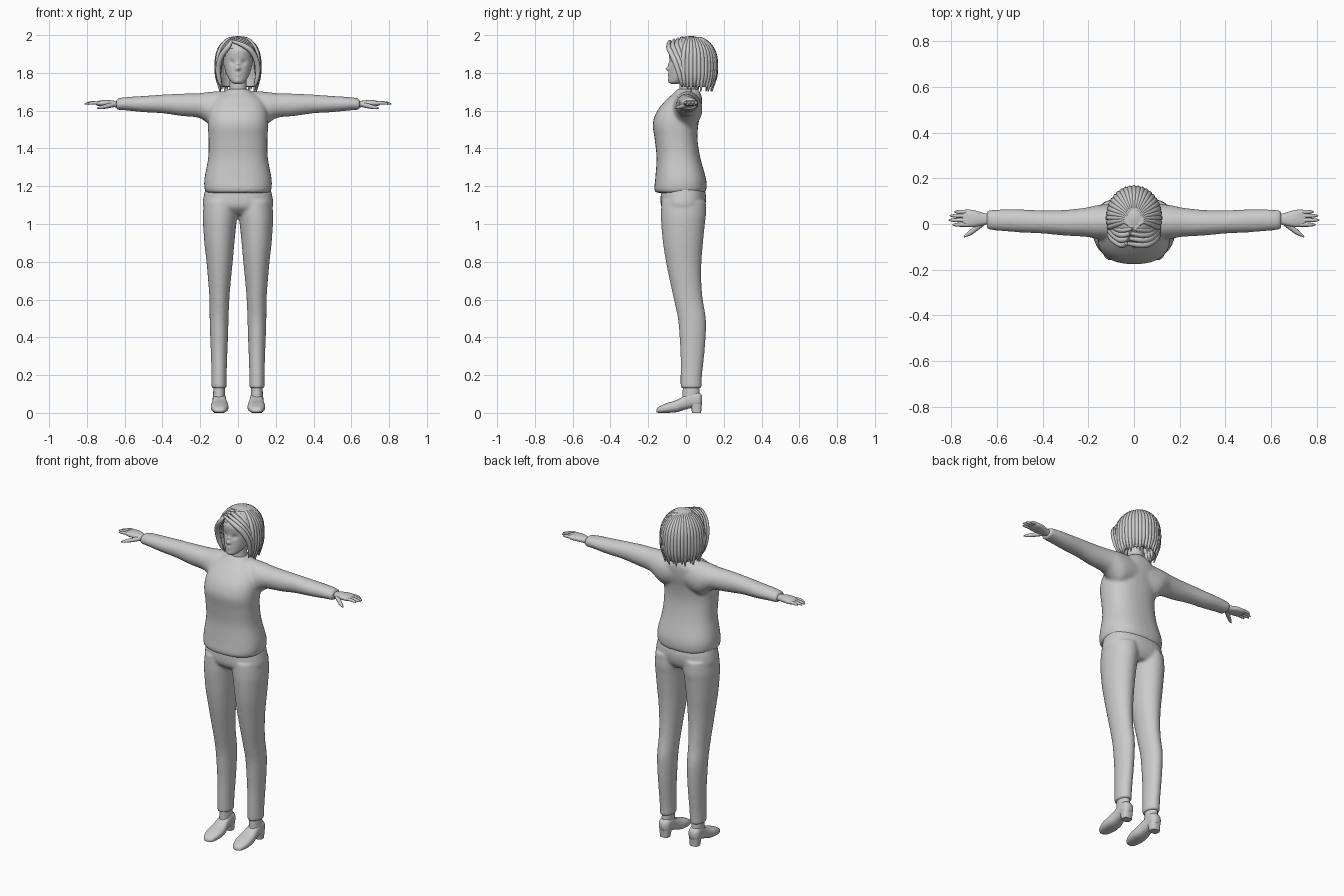
import bpy, bmesh, math
from mathutils import Vector

cube = bpy.data.objects.get("Cube")
if cube:
    bpy.data.objects.remove(cube, do_unlink=True)

grey = bpy.data.materials.new("light_grey")
grey.use_nodes = True
grey.diffuse_color = (0.6, 0.6, 0.6, 1)
grey.node_tree.nodes["Principled BSDF"].inputs["Base Color"].default_value = (0.6, 0.6, 0.6, 1)


def smooth_keys(keys, steps):
    """Catmull-Rom interpolation between the key sections."""
    rows, last = [], len(keys) - 1
    for i in range(last):
        a, b, c, d = (keys[max(i - 1, 0)], keys[i], keys[i + 1], keys[min(i + 2, last)])
        for s in range(steps):
            t = s / steps
            rows.append([q + 0.5 * t * (r - p + t * (2 * p - 5 * q + 4 * r - w + t * (3 * (q - r) + w - p)))
                         for p, q, r, w in zip(a, b, c, d)])
    return rows + [list(keys[-1])]


def loft(bm, axis, keys, n=32, power=2.0, steps=5, sides=(1,)):
    """Rounded sections (position, low a, high a, low b, high b) along an axis."""
    for side in sides:
        rings = []
        for t, a0, a1, b0, b1 in smooth_keys(keys, steps):
            ring = []
            for k in range(n):
                u = 2 * math.pi * k / n
                c, s = math.cos(u), math.sin(u)
                a = (a0 + a1) / 2 + (a1 - a0) / 2 * math.copysign(abs(c) ** (2 / power), c)
                b = (b0 + b1) / 2 + (b1 - b0) / 2 * math.copysign(abs(s) ** (2 / power), s)
                x, y, z = {"x": (t, a, b), "y": (a, t, b), "z": (a, b, t)}[axis]
                ring.append(bm.verts.new((x * side, y, z)))
            rings.append(ring)
        for r0, r1 in zip(rings, rings[1:]):
            for k in range(n):
                bm.faces.new((r0[k], r0[(k + 1) % n], r1[(k + 1) % n], r1[k]))
        bm.faces.new(rings[0])
        bm.faces.new(rings[-1])


def even(rows):
    """Expand (position, half width, low, high) into symmetric sections."""
    return [(z, -w, w, lo, hi) for z, w, lo, hi in rows]


def finish(name, bm, voxel=None, angle=50):
    bmesh.ops.recalc_face_normals(bm, faces=bm.faces)
    mesh = bpy.data.meshes.new(name)
    bm.to_mesh(mesh)
    bm.free()
    mesh.materials.append(grey)
    ob = bpy.data.objects.new(name, mesh)
    bpy.context.collection.objects.link(ob)
    bpy.ops.object.select_all(action="DESELECT")
    ob.select_set(True)
    bpy.context.view_layer.objects.active = ob
    bpy.ops.object.shade_smooth_by_angle(angle=math.radians(angle))
    if voxel:  # fuse overlapping parts into one soft skin
        rm = ob.modifiers.new("fuse", "REMESH")
        rm.mode, rm.voxel_size, rm.use_smooth_shade = "VOXEL", voxel, True
        sm = ob.modifiers.new("soften", "SMOOTH")
        sm.factor, sm.iterations = 0.5, 5
    return ob


def tubes(name, strands):
    """Tapered round strands; each is a list of (point, radius)."""
    cu = bpy.data.curves.new(name, "CURVE")
    cu.dimensions, cu.bevel_depth, cu.bevel_resolution = "3D", 1.0, 2
    cu.use_fill_caps = True
    for strand in strands:
        sp = cu.splines.new("NURBS")
        sp.points.add(len(strand) - 1)
        for pt, (co, r) in zip(sp.points, strand):
            pt.co, pt.radius = (*co, 1), r
        sp.order_u, sp.use_endpoint_u, sp.resolution_u = 3, True, 5
        sp.use_smooth = True
    cu.materials.append(grey)
    ob = bpy.data.objects.new(name, cu)
    bpy.context.collection.objects.link(ob)
    return ob


BOTH = (1, -1)

# Sweater: torso and both sleeves fused
bm = bmesh.new()
loft(bm, "z", even([
    (1.165, .166, -.158, .1), (1.185, .177, -.168, .108), (1.24, .178, -.163, .106),
    (1.35, .158, -.156, .076), (1.45, .156, -.166, .061), (1.53, .16, -.176, .066),
    (1.6, .155, -.152, .08), (1.66, .13, -.102, .085), (1.69, .09, -.068, .078),
    (1.715, .05, -.045, .065)]), power=2.4)
loft(bm, "x", [
    (.03, -.06, .08, 1.53, 1.704), (.12, -.07, .086, 1.51, 1.702), (.17, -.064, .081, 1.54, 1.697),
    (.21, -.056, .072, 1.563, 1.692), (.3, -.051, .062, 1.572, 1.69), (.4, -.042, .06, 1.586, 1.685),
    (.5, -.037, .064, 1.592, 1.678), (.6, -.029, .063, 1.602, 1.671), (.645, -.024, .06, 1.604, 1.663)],
    sides=BOTH)
finish("sweater", bm, voxel=.009)

# Trousers: hips and both legs fused
bm = bmesh.new()
loft(bm, "z", even([(1.05, .13, -.09, .075), (1.09, .184, -.13, .1), (1.15, .181, -.134, .106),
                    (1.21, .165, -.125, .09)]), power=2.3)
loft(bm, "z", [
    (1.12, .0, .18, -.13, .105), (1.05, .002, .186, -.133, .106), (1.0, .009, .185, -.131, .1),
    (.9, .019, .178, -.122, .09), (.8, .028, .167, -.106, .082), (.7, .038, .158, -.086, .081),
    (.6, .046, .151, -.064, .089), (.5, .05, .15, -.043, .105), (.4, .053, .147, -.034, .104),
    (.3, .057, .143, -.029, .096), (.2, .06, .141, -.029, .085), (.13, .06, .141, -.029, .082)],
    sides=BOTH)
finish("trousers", bm, voxel=.008)

# Ankles
bm = bmesh.new()
loft(bm, "z", [(.07, .068, .132, -.02, .075), (.16, .07, .13, -.015, .068)], sides=BOTH)
finish("ankles", bm)

# Shoes with block heels
bm = bmesh.new()
loft(bm, "y", [
    (-.157, .083, .113, .004, .018), (-.143, .066, .129, 0, .033), (-.1, .052, .143, 0, .052),
    (-.05, .052, .142, .004, .068), (-.01, .06, .136, .016, .09), (.03, .064, .134, .026, .112),
    (.068, .066, .133, .03, .108), (.086, .082, .118, .045, .09)], power=2.5, sides=BOTH)
loft(bm, "z", [(0, .073, .127, .033, .08), (.05, .068, .131, .02, .084)], power=3, sides=BOTH)
finish("shoes", bm)

# Palms
bm = bmesh.new()
loft(bm, "x", [(.6, 0, .042, 1.615, 1.652), (.65, -.003, .046, 1.618, 1.652),
               (.7, -.013, .06, 1.622, 1.657), (.735, -.012, .063, 1.625, 1.652),
               (.752, -.008, .058, 1.63, 1.648)], power=2.4, sides=BOTH)
finish("palms", bm)

# Fingers and thumbs
digits = []
for side in BOTH:
    for y, tip in ((-.003, .796), (.017, .812), (.036, .807), (.053, .788)):
        digits.append([((side * .72, y, 1.64), .0095), ((side * .76, y, 1.643), .0095),
                       ((side * (tip - .012), y, 1.638), .008), ((side * tip, y, 1.636), .002)])
    digits.append([((side * .66, .008, 1.632), .014), ((side * .7, -.026, 1.622), .012),
                   ((side * .73, -.047, 1.616), .009), ((side * .745, -.056, 1.613), .003)])
tubes("fingers", digits)

# Neck
bm = bmesh.new()
loft(bm, "z", even([(1.64, .055, -.04, .07), (1.71, .045, -.034, .056), (1.82, .045, -.034, .06)]))
finish("neck", bm)

# Head, with eye sockets, nose, lips and chin pushed in or out
bm = bmesh.new()
loft(bm, "z", even([
    (1.742, .018, -.078, -.04), (1.752, .036, -.09, -.01), (1.785, .058, -.09, .05),
    (1.83, .073, -.088, .095), (1.87, .079, -.088, .11), (1.92, .076, -.09, .11),
    (1.96, .05, -.06, .085), (1.975, .02, -.02, .04)]), n=80, steps=9)
features = ((-.031, 1.856, .014, .009), (.031, 1.856, .014, .009), (0, 1.822, .011, -.02),
            (0, 1.845, .009, -.008), (0, 1.79, .014, -.006), (0, 1.76, .014, -.004))
for v in bm.verts:
    if v.co.y < -.02:
        v.co.y += sum(d * math.exp(-((v.co.x - x) ** 2 + (v.co.z - z) ** 2) / (r * r))
                      for x, z, r, d in features)
finish("head", bm)

# Hair shell, cut open around the face
profile = [(1.725, .86), (1.76, .95), (1.8, .99), (1.85, 1), (1.9, .95), (1.94, .81), (1.97, .58),
           (1.988, .32), (1.995, .06)]
MID, WIDE, DEEP = .027, .112, .13
bm = bmesh.new()
loft(bm, "z", [(z, -WIDE * f, WIDE * f, MID - DEEP * f, MID + DEEP * f) for z, f in profile],
     n=64, steps=4)
opening = [f for f in bm.faces if len(f.verts) > 4 and f.calc_center_median().z < 1.8
           or f.calc_center_median().z < 1.935
           and f.calc_center_median().y < -.005 - (f.calc_center_median().z - 1.72) * .3]
bmesh.ops.delete(bm, geom=opening, context="FACES")
shell = finish("hair_shell", bm)
thick = shell.modifiers.new("thickness", "SOLIDIFY")
thick.thickness, thick.offset = .012, -1


def on_hair(angle, row):
    z, f = profile[row]
    return (WIDE * f * math.sin(angle), MID - DEEP * f * math.cos(angle), z)


# Hair locks fanning from the crown to the bob's edge
locks = []
COUNT = 25
for i in range(COUNT):
    angle = math.radians(72 + 216 * i / (COUNT - 1))
    crown = Vector((0, -.03, 1.985))
    drop = Vector((0, 0, -.012 * (i % 3)))
    path = [crown] + [Vector(on_hair(angle, r)) for r in (7, 6, 5, 4, 3, 2, 1)]
    path.append(Vector(on_hair(angle, 0)) + drop)
    locks.append(list(zip(path, (.004, .007, .01, .012, .014, .014, .014, .012, .003))))
# Parted fringe sweeping to each side of the face
for side, part in ((1, -.03), (-1, -.035)):
    for k in range(4):
        back = .022 * k
        path = [(part * (1 - k / 4), -.085 + back, 1.968 + .006 * k),
                (side * (.045 + .004 * k), -.1 + back, 1.945 + .006 * k),
                (side * .092, -.07 + back, 1.89), (side * .109, -.042 + back, 1.82),
                (side * .098, -.025 + back, 1.75), (side * .085, -.02 + back, 1.725)]
        locks.append(list(zip(path, (.008, .014, .015, .014, .012, .003))))
tubes("hair_locks", locks)
